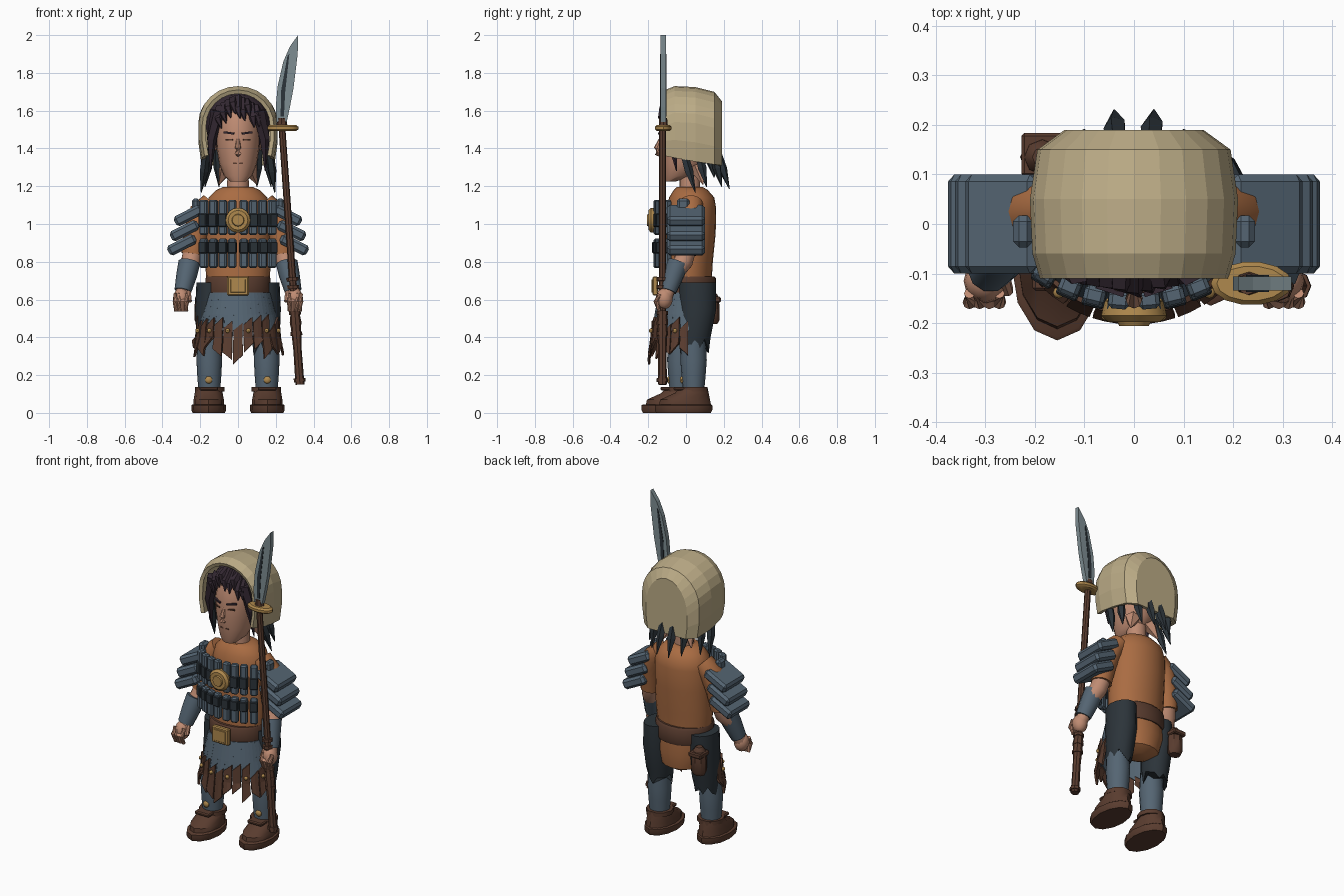
import bpy, bmesh, math, random
from math import sin, cos, pi, radians
from mathutils import Vector, Matrix

random.seed(4)
if "Cube" in bpy.data.objects:
    bpy.data.objects.remove(bpy.data.objects["Cube"])


def material(name, r, g, b):
    m = bpy.data.materials.new(name)
    m.use_nodes = True
    m.diffuse_color = (r, g, b, 1)
    m.node_tree.nodes["Principled BSDF"].inputs["Base Color"].default_value = (r, g, b, 1)
    return m


BEIGE = material("hood beige", .5, .41, .24)
ORANGE = material("tunic orange", .4, .15, .055)
SLATE = material("armor slate", .09, .13, .17)
DARK = material("dark cloth", .025, .034, .042)
BROWN = material("leather brown", .1, .045, .028)
SKIN = material("skin", .52, .26, .17)
GOLD = material("gold", .43, .25, .075)
HAIR = material("hair plum", .035, .022, .033)
STEEL = material("blade steel", .21, .27, .29)


def finish(name, bm, mat, smooth=True, bevel=0):
    bmesh.ops.recalc_face_normals(bm, faces=bm.faces)
    me = bpy.data.meshes.new(name)
    bm.to_mesh(me)
    bm.free()
    me.materials.append(mat)
    ob = bpy.data.objects.new(name, me)
    bpy.context.collection.objects.link(ob)
    if bevel:
        mod = ob.modifiers.new("bevel", "BEVEL")
        mod.width, mod.segments = bevel, 1
    if smooth:
        bpy.ops.object.select_all(action="DESELECT")
        bpy.context.view_layer.objects.active = ob
        ob.select_set(True)
        bpy.ops.object.shade_smooth_by_angle(angle=radians(40))
    return ob


def bridge(name, rings, mat, smooth=True, closed=True, caps=(True, True)):
    """Skin a row of point rings."""
    bm = bmesh.new()
    rows = [[bm.verts.new(p) for p in ring] for ring in rings]
    n = len(rows[0])
    for a, b in zip(rows, rows[1:]):
        for i in range(n if closed else n - 1):
            j = (i + 1) % n
            bm.faces.new((a[i], a[j], b[j], b[i]))
    for row, cap in zip((rows[0], rows[-1]), caps):
        if cap:
            bm.faces.new(row)
    return finish(name, bm, mat, smooth)


def loft(name, sections, mat, x=0, y=0, sides=16, ragged=0):
    """Stack of ellipses: height, centre y, radius x, radius y."""
    rings = []
    for k, (z, cy, rx, ry) in enumerate(sections):
        jag = ragged if k == 0 else 0
        rings.append([(x + rx * cos(t * 2 * pi / sides), y + cy + ry * sin(t * 2 * pi / sides),
                       z + jag * random.random()) for t in range(sides)])
    return bridge(name, rings, mat)


def tube(name, path, mat, sides=10, smooth=True):
    """Round limb along points given as x, y, z, radius."""
    pts = [Vector(p[:3]) for p in path]
    rings = []
    for i, p in enumerate(pts):
        d = pts[min(i + 1, len(pts) - 1)] - pts[max(i - 1, 0)]
        q = d.to_track_quat("Z", "Y")
        rings.append([p + q @ Vector((cos(t * 2 * pi / sides), sin(t * 2 * pi / sides), 0)) * path[i][3]
                      for t in range(sides)])
    return bridge(name, rings, mat, smooth)


def box(name, loc, size, mat, tilt=0, turn=0, bevel=.006):
    bm = bmesh.new()
    bmesh.ops.create_cube(bm, size=1, matrix=Matrix.Diagonal((*size, 1)))
    bm.transform(Matrix.Translation(loc) @ Matrix.Rotation(turn, 4, "Z") @ Matrix.Rotation(tilt, 4, "Y"))
    return finish(name, bm, mat, False, bevel)


def ball(name, loc, size, mat, u=12, v=8):
    bm = bmesh.new()
    bmesh.ops.create_uvsphere(bm, u_segments=u, v_segments=v, radius=1,
                              matrix=Matrix.Translation(loc) @ Matrix.Diagonal((*size, 1)))
    return finish(name, bm, mat)


def plate(name, outline, y, depth, mat):
    """Outline in the front plane, given thickness."""
    return bridge(name, [[(px, y + o * depth / 2, pz) for px, pz in outline] for o in (-1, 1)], mat, False)


# Hood: faceted arches from the face opening to the flat back panel
def arch(y, w, top, low, n=12):
    mid = top - .19
    ring = [(w * .93, y, low), (w, y, (low + mid) / 2)]
    ring += [(w * cos(pi * i / n), y, mid + .19 * sin(pi * i / n)) for i in range(n + 1)]
    return ring + [(-w, y, (low + mid) / 2), (-w * .93, y, low)]


hood = bridge("hood", [arch(-.11, .19, 1.71, 1.36), arch(-.06, .205, 1.73, 1.35), arch(.05, .21, 1.725, 1.33),
                       arch(.15, .195, 1.7, 1.315), arch(.19, .14, 1.65, 1.31)],
              BEIGE, smooth=False, closed=False, caps=(False, True))
shell = hood.modifiers.new("thickness", "SOLIDIFY")
shell.thickness, shell.offset = .022, -1

# Head and hair
ball("hair_mass", (0, .03, 1.52), (.172, .125, .175), HAIR)
loft("neck", [(1.15, .02, .06, .055), (1.28, .02, .055, .055)], SKIN)
loft("head", [(1.225, -.085, .04, .03), (1.255, -.04, .075, .085), (1.32, -.015, .1, .12), (1.4, -.01, .113, .133),
              (1.48, -.005, .117, .137), (1.56, 0, .11, .13), (1.63, 0, .07, .1)], SKIN, sides=20)
tube("nose", [(0, -.133, 1.455, .008), (0, -.155, 1.4, .016), (0, -.15, 1.375, .018), (0, -.135, 1.365, .01)],
     SKIN, 8)
box("mouth", (0, -.128, 1.322), (.055, .012, .008), BROWN, bevel=0)
for s, side in ((1, "left"), (-1, "right")):
    box(side + "_eyebrow", (s * .048, -.132, 1.482), (.058, .014, .01), HAIR, s * -.12, s * .32, 0)
    box(side + "_eye", (s * .046, -.131, 1.447), (.04, .01, .008), BROWN, 0, s * .32, 0)
    ball(side + "_ear", (s * .118, .0, 1.43), (.014, .025, .04), SKIN, 8, 6)
    tube(side + "_temple_lock", [(s * .11, -.09, 1.6, .035), (s * .14, -.075, 1.45, .028),
                                 (s * .145, -.05, 1.28, .003)], HAIR, 5, False)
    # Dark strands hanging below the hood
    for k, (x, y, dx, dy, drop) in enumerate(((.165, -.02, .03, .07, .2), (.15, .06, .025, .05, .17),
                                              (.11, .14, -.01, .05, .17), (.035, .16, .005, .07, .18),
                                              (.075, .12, .0, .03, .12))):
        tube(f"{side}_strand_{k}", [(s * x, y, 1.4, .02), (s * (x + dx / 2), y + dy / 2, 1.38 - drop / 2, .024),
                                    (s * (x + dx), y + dy, 1.365 - drop, .002)], DARK, 5, False)
    tube(side + "_nape_fold", [(s * .06, .06, 1.3, .045), (s * .1, .09, 1.21, .003)], SKIN, 5, False)
for i in range(9):
    x = (i - 4) * .025
    z = 1.575 - 14 * x * x / 2 + random.uniform(-.025, .015)
    tube(f"fringe_{i}", [(x * .9, -.06, 1.665 - abs(x) / 2, .03), (x * 1.05, -.125 + abs(x) / 5, z + .05, .022),
                         (x + .012, -.146 + abs(x) / 3, z, .003)], HAIR, 5, False)

# Tunic, hips and belt
loft("tunic", [(.68, .01, .165, .125), (.8, .015, .175, .127), (.95, .025, .172, .132), (1.08, .03, .17, .13),
               (1.14, .03, .155, .12), (1.18, .025, .115, .09), (1.195, .02, .08, .07)], ORANGE, sides=24)
loft("hips", [(.43, .04, .05, .05), (.46, .04, .12, .1), (.55, .03, .155, .125), (.68, .015, .16, .13)], ORANGE)
loft("belt", [(.615, .01, .168, .145), (.63, .01, .173, .15), (.71, .01, .173, .15), (.722, .01, .168, .14)],
     BROWN, sides=24)
box("buckle", (0, -.163, .672), (.115, .03, .1), GOLD)
box("buckle_inset", (0, -.179, .672), (.08, .006, .07), GOLD, bevel=.002)
loft("back_pouch", [(.47, 0, .035, .03), (.49, 0, .045, .042), (.57, 0, .045, .042), (.62, 0, .036, .035),
                    (.64, 0, .02, .02)], BROWN, x=-.185, y=.135, sides=8)
box("pouch_flap", (-.185, .14, .6), (.085, .088, .03), BROWN)


# Skirt of ragged strips, slate above and leather below
def strip(name, a, half, levels, mat):
    rings = [[(r * sin(a + o * half), .01 - r * .87 * cos(a + o * half), z + o * skew) for o in (-1, 0, 1)]
             for z, r, skew in levels]
    ob = bridge(name, rings, mat, False, False, (False, False))
    mod = ob.modifiers.new("thickness", "SOLIDIFY")
    mod.thickness, mod.offset = .012, 0


for i in range(13):
    a = radians(-84 + 14 * i)
    low = .3 + random.uniform(-.02, .05) + .03 * abs(sin(a))
    strip(f"skirt_cloth_{i}", a, .135, [(.635, .172, 0), (.52, .196, 0), (.42, .215, .015)], SLATE)
    strip(f"skirt_leather_{i}", a, .11, [(.47 + random.uniform(-.02, .03), .215, .02), (.4, .222, 0),
                                         (low, .238, random.choice((-.02, .025)))], BROWN)
    if i % 2:
        ball(f"skirt_rivet_{i}", (.227 * sin(a), .01 - .2 * cos(a), .435), (.012, .012, .012), GOLD, 8, 6)

# Chest armor: two rows of upright plates tied by dark bands
for s, side in ((1, "left"), (-1, "right")):
    for k in range(4):
        x = .03 + .05 * k
        y, turn = -.155 + 1.7 * x * x, s * x * 3
        box(f"{side}_upper_plate_{k}", (s * x, y, 1.035), (.043, .036, .185), SLATE, 0, turn, .008)
        box(f"{side}_lower_plate_{k}", (s * x, y, .845), (.043, .036, .155), SLATE, 0, turn, .008)
        box(f"{side}_upper_band_{k}", (s * x, y - .003, 1.02), (.046, .042, .07), DARK, 0, turn, .004)
        box(f"{side}_lower_band_{k}", (s * x, y - .003, .875), (.046, .042, .06), DARK, 0, turn, .004)
    box(side + "_shoulder_block", (s * .224, -.015, 1.105), (.04, .065, .06), SLATE, bevel=.012)
tube("medallion", [(0, -.155, 1.02, .06), (0, -.185, 1.02, .066), (0, -.198, 1.02, .052)], GOLD, 16)
tube("medallion_boss", [(0, -.195, 1.02, .035), (0, -.206, 1.02, .03)], GOLD, 12)

for s, side in ((1, "left"), (-1, "right")):
    # Shoulder slats
    for k, (x, z) in enumerate(((.262, 1.045), (.283, .965), (.297, .89))):
        box(f"{side}_shoulder_slat_{k}", (s * x, 0, z), (.16, .2, .058), SLATE, s * .47, 0, .014)
    # Arms
    tube(side + "_sleeve", [(s * .14, .03, 1.11, .06), (s * .19, .025, 1.06, .068), (s * .225, .01, .95, .066),
                            (s * .24, 0, .84, .06)], ORANGE, 14)
    tube(side + "_elbow", [(s * .238, 0, .86, .052), (s * .25, -.015, .8, .052), (s * .275, -.06, .74, .045)], SKIN, 14)
    tube(side + "_bracer", [(s * .258, -.04, .795, .058), (s * .272, -.065, .73, .055),
                            (s * .292, -.095, .645, .045)], SLATE, 10)
    tube(side + "_wrist", [(s * .285, -.085, .67, .036), (s * .3, -.11, .61, .038)], SKIN)
    ball(side + "_palm", (s * .3, -.115, .605), (.044, .045, .056), SKIN)
    for k in range(4):
        tube(f"{side}_finger_{k}", [(s * (.272 + .02 * k), -.14, .63, .011), (s * (.272 + .02 * k), -.158, .59, .014),
                                    (s * (.274 + .018 * k), -.14, .54, .011)], SKIN, 8)
    tube(side + "_thumb", [(s * .265, -.11, .64, .016), (s * .256, -.135, .59, .013)], SKIN, 8)
    # Legs and shoes, the right one a step ahead
    step = .04 if s > 0 else -.03
    loft(side + "_trouser", [(.3, .005, .068, .075), (.4, .005, .076, .085), (.55, .02, .082, .1), (.69, .02, .075, .1)],
         DARK, s * .145, step / 2 + .02, ragged=.09)
    loft(side + "_shin", [(.1, 0, .056, .055), (.2, 0, .064, .064), (.28, 0, .068, .07), (.45, 0, .06, .062)],
         SLATE, s * .152, step)
    ball(side + "_shin_rivet", (s * .155, step - .06, .175), (.02, .012, .02), GOLD, 10, 6)
    toe = step - .045
    loft(side + "_sole", [(0, 0, .085, .145), (.015, 0, .092, .152), (.04, 0, .092, .152), (.045, 0, .085, .145)],
         BROWN, s * .155, toe - .008, 12)
    loft(side + "_shoe", [(.04, 0, .08, .138), (.07, 0, .08, .132), (.105, .035, .074, .09), (.13, .045, .068, .075)],
         BROWN, s * .155, toe, 12)
    loft(side + "_ankle_strap", [(.112, 0, .078, .078), (.138, 0, .078, .078)], BROWN, s * .15, step, 10)
    box(side + "_shoe_tongue", (s * .155, step - .075, .128), (.1, .06, .02), BROWN)

# Spear: shaft, grip, guard and blade
foot, head = Vector((.328, -.125, .15)), Vector((.232, -.125, 1.52))


def along(t, r):
    return (*foot.lerp(head, t), r)


tube("spear_shaft", [along(0, .02), along(1.03, .018)], BROWN, 8)
tube("spear_grip", [along(0, .024), along(.13, .022), along(.25, .029), along(.275, .024)], BROWN, 8)
for k, t in enumerate((.01, .19, .23, .27, .37, .4)):
    tube(f"spear_ring_{k}", [along(t, .031), along(t + .014, .031)], BROWN, 8)
loft("spear_guard", [(1.492, 0, .07, .035), (1.5, 0, .082, .044), (1.515, 0, .082, .044), (1.525, 0, .07, .035)],
     GOLD, .237, -.12, 14)
loft("spear_socket", [(1.52, 0, .03, .024), (1.56, 0, .022, .02)], BROWN, .232, -.12, 8)
edge = [(.205, 1.54), (.2, 1.62), (.21, 1.73), (.24, 1.86), (.275, 1.94), (.318, 2), (.316, 1.9), (.294, 1.72),
        (.275, 1.62), (.258, 1.54)]
plate("spear_blade", edge, -.12, .028, STEEL)
plate("blade_groove", [(.226, 1.57), (.227, 1.7), (.262, 1.89), (.272, 1.9), (.25, 1.7), (.243, 1.57)],
      -.12, .034, DARK)
